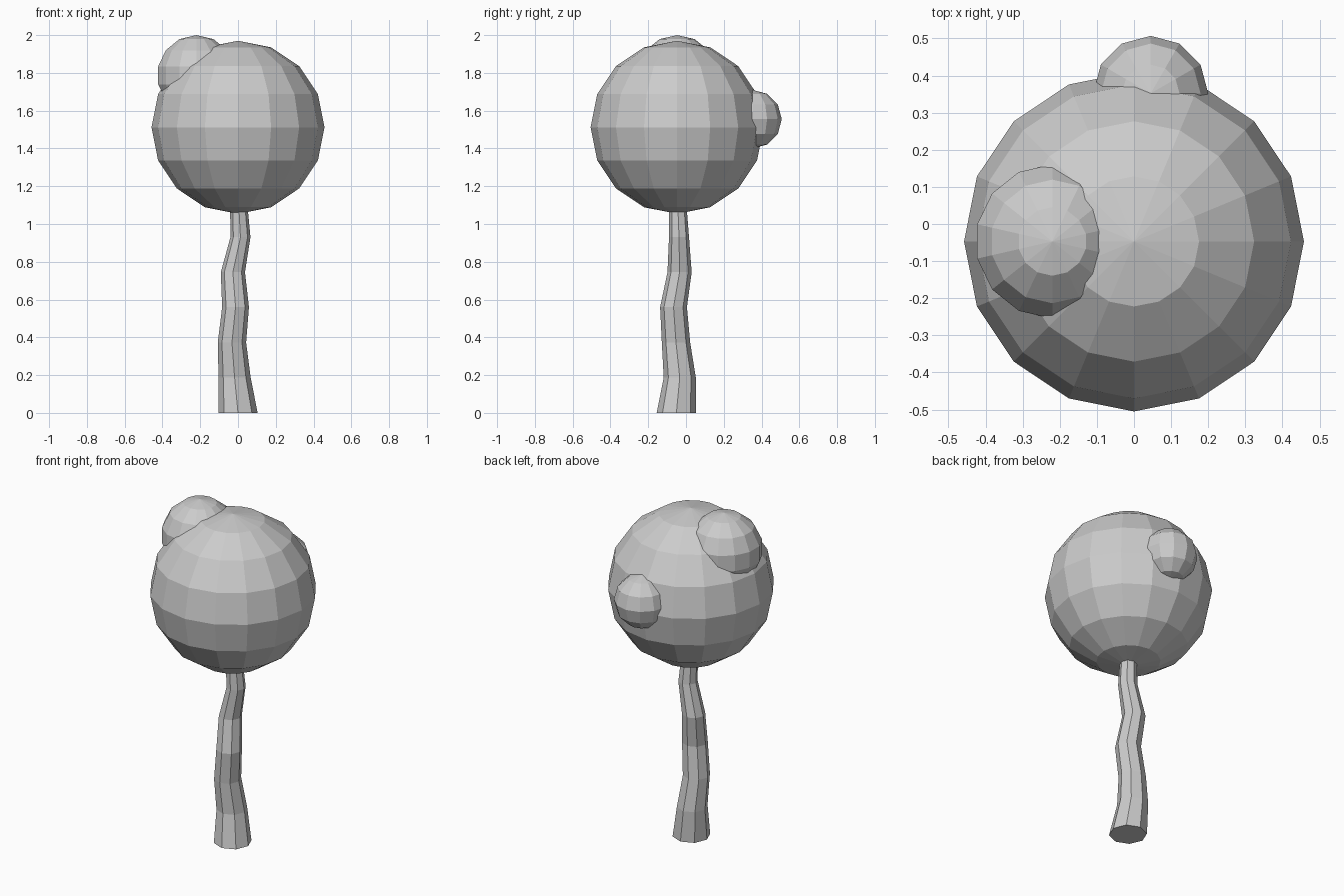
import bpy, bmesh, math

if "Cube" in bpy.data.objects:
    bpy.data.objects.remove(bpy.data.objects["Cube"])


def sphere(name, center, radius, segments, rings):
    """Flat-shaded UV sphere."""
    bm = bmesh.new()
    bmesh.ops.create_uvsphere(bm, u_segments=segments, v_segments=rings, radius=radius)
    return add_object(name, bm, center)


def add_object(name, bm, location=(0, 0, 0)):
    bmesh.ops.recalc_face_normals(bm, faces=bm.faces)
    mesh = bpy.data.meshes.new(name)
    bm.to_mesh(mesh)
    bm.free()
    obj = bpy.data.objects.new(name, mesh)
    obj.location = location
    bpy.context.collection.objects.link(obj)
    return obj


def tapered_tube(name, path, sides):
    """Closed tube through horizontal rings given as (x, y, z, radius)."""
    bm = bmesh.new()
    rings = []
    for x, y, z, r in path:
        rings.append([bm.verts.new((x + r * math.cos(math.tau * i / sides),
                                    y + r * math.sin(math.tau * i / sides), z))
                      for i in range(sides)])
    for low, high in zip(rings, rings[1:]):
        for i in range(sides):
            j = (i + 1) % sides
            bm.faces.new((low[i], low[j], high[j], high[i]))
    bm.faces.new(rings[0][::-1])
    bm.faces.new(rings[-1])
    return add_object(name, bm)


# Crooked trunk, tapering into the crown
tapered_tube("trunk", [
    (0.000, -0.051, 0.00, 0.104),
    (-0.018, -0.033, 0.187, 0.085),
    (-0.032, -0.053, 0.373, 0.075),
    (-0.013, -0.066, 0.56, 0.071),
    (-0.027, -0.034, 0.745, 0.064),
    (0.013, -0.037, 0.93, 0.053),
    (0.003, -0.044, 1.12, 0.045),
], 8)

# Large round crown
sphere("crown", (0, -0.047, 1.512), 0.458, 16, 8)

# Smaller leaf clumps at the upper left and the back
sphere("upper_left_clump", (-0.22, -0.047, 1.787), 0.213, 14, 7)
sphere("back_clump", (0.045, 0.352, 1.555), 0.155, 12, 6)
